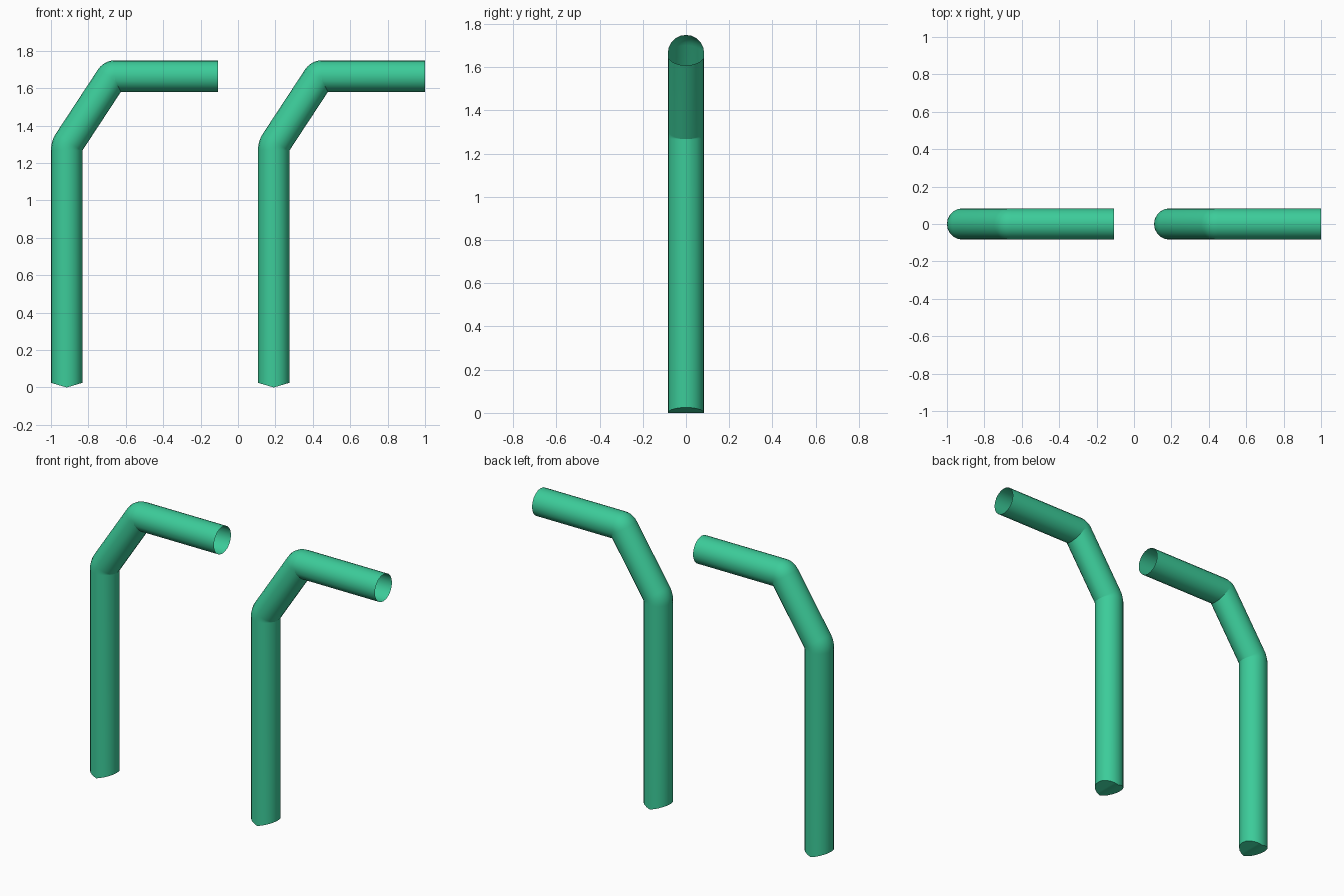
import bpy, bmesh, math
from mathutils import Vector

if "Cube" in bpy.data.objects:
    bpy.data.objects.remove(bpy.data.objects["Cube"])

R = 0.084      # pipe radius
SIDES = 20
STEPS = 6      # segments per bend
OFFSET = 1.107  # distance between the two pipes

mat = bpy.data.materials.new("green")
mat.diffuse_color = (0.045, 0.60, 0.32, 1)
mat.use_nodes = True
mat.node_tree.nodes["Principled BSDF"].inputs["Base Color"].default_value = mat.diffuse_color


def stations():
    """Centre points (x, z) and tilt from vertical along one bent pipe."""
    corners = [(-0.916, 0.0), (-0.916, 1.292), (-0.671, 1.665), (-0.107, 1.665)]
    pts = [Vector(c) for c in corners]
    tilt = [math.atan2((b - a).x, (b - a).y) for a, b in zip(pts, pts[1:])]
    out = [(pts[0], tilt[0])]
    for i, bend in ((1, 0.08), (2, 0.024)):
        t0, t1 = tilt[i - 1], tilt[i]
        start = pts[i] - Vector((math.sin(t0), math.cos(t0))) * bend * math.tan((t1 - t0) / 2)
        pivot = start + Vector((math.cos(t0), -math.sin(t0))) * bend
        for k in range(STEPS + 1):
            t = t0 + (t1 - t0) * k / STEPS
            out.append((pivot + Vector((-math.cos(t), math.sin(t))) * bend, t))
    out.append((pts[3], tilt[2]))
    return out


def bent_pipe(name, dx):
    bm = bmesh.new()
    rings = []
    for n, (c, t) in enumerate(stations()):
        ring = []
        for k in range(SIDES):
            a = 2 * math.pi * k / SIDES
            u, v = R * math.cos(a), R * math.sin(a)
            # foot rim rises on both sides of a central ridge
            lift = 0.025 * abs(u) / R if n == 0 else 0
            ring.append(bm.verts.new((c.x + dx + u * math.cos(t), v,
                                      c.y - u * math.sin(t) + lift)))
        rings.append(ring)
    # pipe wall, open at the upper end
    for a, b in zip(rings, rings[1:]):
        for k in range(SIDES):
            j = (k + 1) % SIDES
            bm.faces.new((a[k], a[j], b[j], b[k]))
    # wedge-shaped foot cap made of two sloped halves
    foot, q = rings[0], SIDES // 4
    bm.faces.new([foot[k % SIDES] for k in range(3 * q, q - 1, -1)])
    bm.faces.new([foot[k % SIDES] for k in range(5 * q, 3 * q - 1, -1)])
    me = bpy.data.meshes.new(name)
    bm.to_mesh(me)
    bm.free()
    me.materials.append(mat)
    ob = bpy.data.objects.new(name, me)
    bpy.context.collection.objects.link(ob)
    bpy.ops.object.select_all(action='DESELECT')
    ob.select_set(True)
    bpy.context.view_layer.objects.active = ob
    bpy.ops.object.shade_smooth_by_angle(angle=math.radians(40))


bent_pipe("left_bent_pipe", 0)
bent_pipe("right_bent_pipe", OFFSET)
